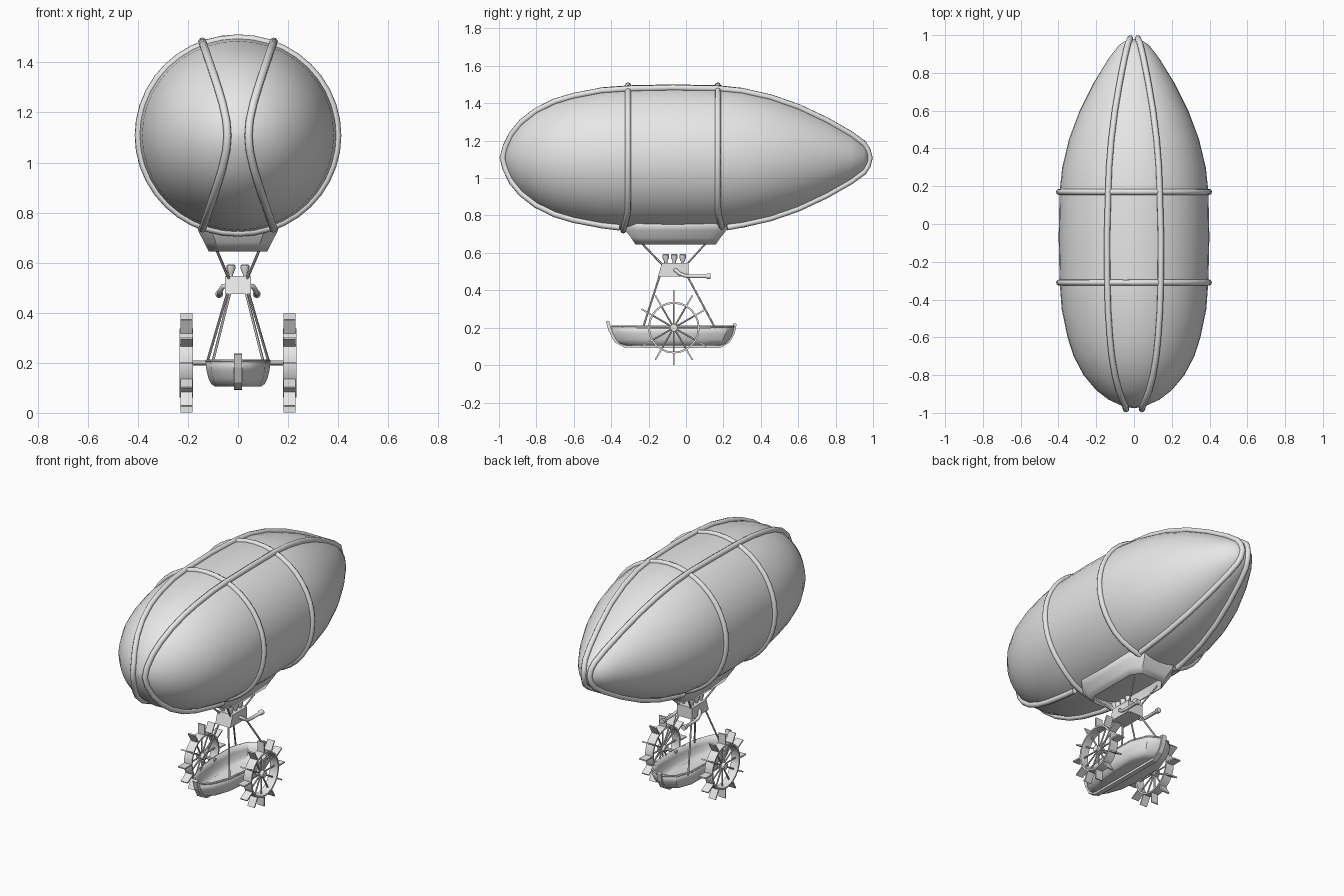
import bpy, bmesh, math
from mathutils import Vector, Matrix

old = bpy.data.objects.get("Cube")
if old:
    bpy.data.objects.remove(old, do_unlink=True)

GREY = bpy.data.materials.new("plain_grey")
GREY.use_nodes = True
GREY.diffuse_color = (0.8, 0.8, 0.8, 1)
GREY.node_tree.nodes["Principled BSDF"].inputs["Base Color"].default_value = (0.8, 0.8, 0.8, 1)

ZC = 1.108      # height of the balloon axis
MID = -0.065    # y of the wheel axle and skirt centre
SQUASH = 0.985  # balloon height against its width


def finish(name, bm, smooth=None, mirror=False, solid=0):
    """Turn a bmesh in world coordinates into a finished object."""
    bmesh.ops.recalc_face_normals(bm, faces=bm.faces)
    mesh = bpy.data.meshes.new(name)
    bm.to_mesh(mesh)
    bm.free()
    mesh.materials.append(GREY)
    ob = bpy.data.objects.new(name, mesh)
    bpy.context.collection.objects.link(ob)
    if smooth:
        bpy.ops.object.select_all(action='DESELECT')
        ob.select_set(True)
        bpy.context.view_layer.objects.active = ob
        bpy.ops.object.shade_smooth_by_angle(angle=math.radians(smooth))
    if solid:
        mod = ob.modifiers.new("thickness", 'SOLIDIFY')
        mod.thickness = solid
    if mirror:
        ob.modifiers.new("both_sides", 'MIRROR')
    return ob


def loft(bm, loops, cap_start=False, cap_end=False, closed=True):
    rows = [[bm.verts.new(p) for p in loop] for loop in loops]
    n = len(rows[0])
    for a, b in zip(rows, rows[1:]):
        for i in range(n if closed else n - 1):
            j = (i + 1) % n
            bm.faces.new((a[i], a[j], b[j], b[i]))
    if cap_start:
        bm.faces.new(rows[0])
    if cap_end:
        bm.faces.new(rows[-1])


def tube(bm, pts, radii, sides=8, closed=False):
    """Sweep a circle along a path; radii may be one number or one per point."""
    pts = [Vector(p) for p in pts]
    n = len(pts)
    if not isinstance(radii, (list, tuple)):
        radii = [radii] * n
    loops, normal = [], None
    for i, p in enumerate(pts):
        before = pts[i - 1] if closed or i else p
        after = pts[(i + 1) % n] if closed or i < n - 1 else p
        t = (after - before).normalized()
        if normal is None:
            normal = t.orthogonal()
        normal = (normal - t * normal.dot(t)).normalized()
        side = t.cross(normal)
        loops.append([p + radii[i] * (normal * math.cos(a) + side * math.sin(a))
                      for a in (math.tau * k / sides for k in range(sides))])
    if closed:
        loops.append(loops[0])
    loft(bm, loops, not closed, not closed)
    bmesh.ops.remove_doubles(bm, verts=bm.verts, dist=1e-5)


# Balloon envelope: lathe of (y, radius) along the y axis
profile = [(-0.975, 0.004), (-0.965, 0.058), (-0.93, 0.135), (-0.88, 0.2), (-0.8, 0.267),
           (-0.7, 0.32), (-0.6, 0.352), (-0.45, 0.383), (-0.3, 0.394), (-0.07, 0.399),
           (0.17, 0.394), (0.3, 0.38), (0.45, 0.344), (0.6, 0.288), (0.75, 0.212),
           (0.88, 0.132), (0.95, 0.077), (0.972, 0.04), (0.98, 0.004)]
bm = bmesh.new()
loft(bm, [[(r * math.sin(a), y, ZC + SQUASH * r * math.cos(a))
           for a in (math.tau * k / 40 for k in range(40))] for y, r in profile], True, True)
finish("balloon_envelope", bm, 60)

# Lengthwise ropes: under the nose, over the top and back under the tail
tilt = math.radians(20)


def rope_point(y, r, up):
    x = math.hypot(r * math.sin(tilt), 0.042 if y < 0 else 0.02)
    return (x, y, ZC + up * SQUASH * (r + 0.006) * math.cos(tilt))


body = profile[1:-1]
path = [rope_point(-0.355, 0.396, -1)]
path += [rope_point(y, r, -1) for y, r in reversed(body) if y < -0.4]
path.append((0.042, -0.981, ZC))
path += [rope_point(y, r, 1) for y, r in body]
path.append((0.02, 0.983, ZC))
path += [rope_point(y, r, -1) for y, r in reversed(body) if y > 0.25]
path.append(rope_point(0.22, 0.396, -1))
bm = bmesh.new()
tube(bm, path, 0.0165)
finish("lengthwise_ropes", bm, 50, mirror=True)

# Hoop ropes, bulging away from the skirt at the bottom
for name, y0, push in (("front_hoop_rope", -0.31, -0.025), ("rear_hoop_rope", 0.17, 0.025)):
    bm = bmesh.new()
    hoop = []
    for k in range(40):
        a = math.tau * k / 40
        shift = push * max(0, -math.cos(a) - 0.75) * 4
        hoop.append((0.397 * math.sin(a), y0 + shift, ZC + 0.388 * math.cos(a)))
    tube(bm, hoop, 0.016, closed=True)
    finish(name, bm, 50)


# Open skirt under the envelope
def octagon(hx, hy, z):
    cx, cy = hx * 0.66, hy * 0.74
    return [(x, y + MID + 0.01, z) for x, y in
            ((cx, -hy), (hx, -cy), (hx, cy), (cx, hy), (-cx, hy), (-hx, cy), (-hx, -cy), (-cx, -hy))]


bm = bmesh.new()
loft(bm, [octagon(0.17, 0.285, 0.765), octagon(0.156, 0.27, 0.72), octagon(0.134, 0.238, 0.68),
          octagon(0.117, 0.215, 0.645)])
finish("envelope_skirt", bm, 40, solid=0.008)

# Engine box with a sloped front
bm = bmesh.new()
loft(bm, [[(x, -0.15, 0.475), (x, 0.013, 0.475), (x, 0.013, 0.547), (x, -0.128, 0.547)]
          for x in (-0.052, 0.052)], True, True)
finish("engine_box", bm)

# Funnels on the engine
bm = bmesh.new()
for y in (-0.108, -0.063, -0.018):
    tube(bm, [(0.028, y, z) for z in (0.54, 0.555, 0.572, 0.588, 0.593)],
         [0.008, 0.009, 0.017, 0.018, 0.014], 10)
finish("engine_funnels", bm, 40, mirror=True)

# Exhaust pipes
bm = bmesh.new()
tube(bm, [(0.045, -0.06, 0.508), (0.06, -0.052, 0.505), (0.07, -0.035, 0.49), (0.074, -0.01, 0.479),
          (0.075, 0.02, 0.475), (0.075, 0.107, 0.475), (0.075, 0.114, 0.475), (0.075, 0.132, 0.475)],
     [0.01] * 6 + [0.016, 0.016], 10)
finish("exhaust_pipes", bm, 40, mirror=True)

# Suspension rods from skirt to engine and from engine to boat
rods = [((0.085, -0.235, 0.65), (0.036, -0.125, 0.535)), ((0.085, 0.105, 0.65), (0.036, 0.0, 0.535)),
        ((0.032, -0.14, 0.48), (0.102, -0.23, 0.2)), ((0.042, 0.005, 0.48), (0.124, 0.155, 0.2))]
bm = bmesh.new()
for start, end in rods:
    tube(bm, [start, end], 0.0055, 6)
finish("suspension_rods", bm, 40, mirror=True)

# Boat hull: plan outline scaled down towards the bottom
half = [(0.018, -0.4), (0.07, -0.345), (0.11, -0.24), (0.13, -0.065),
        (0.125, 0.12), (0.085, 0.22), (0.018, 0.258)]
plan = half + [(-x, y) for x, y in reversed(half)]
levels = [(0.21, 1, 1), (0.17, 0.97, 0.975), (0.135, 0.9, 0.92), (0.115, 0.82, 0.86), (0.105, 0.7, 0.77)]
bm = bmesh.new()
loft(bm, [[(x * sx, MID + (y - MID) * sy, z) for x, y in plan] for z, sx, sy in levels], cap_end=True)
finish("boat_hull", bm, 30, solid=0.01)

# Gunwale around the hull edge
bm = bmesh.new()
tube(bm, [(x * 0.97, y * 0.985, 0.207) for x, y in plan], 0.006, 6, closed=True)
finish("gunwale", bm, 40)

# Keel strip curling up into prow and stern posts
keel = [(-0.42, 0.235), (-0.405, 0.185), (-0.375, 0.128), (-0.325, 0.102), (0.18, 0.1),
        (0.228, 0.128), (0.253, 0.175), (0.262, 0.222)]
bm = bmesh.new()
loft(bm, [[(-0.015, y, z), (0.015, y, z)] for y, z in keel], closed=False)
finish("keel_strip", bm, solid=0.018).modifiers["thickness"].offset = 0

# Paddle wheels
WX, WZ = 0.206, 0.2
bm = bmesh.new()
loft(bm, [[(WX + dx, MID + r * math.cos(a), WZ + r * math.sin(a))
           for a in (math.tau * k / 24 for k in range(24))]
          for dx, r in ((-0.027, 0.128), (-0.027, 0.138), (0.027, 0.138), (0.027, 0.128), (-0.027, 0.128))])
bmesh.ops.remove_doubles(bm, verts=bm.verts, dist=1e-5)
finish("wheel_rims", bm, 30, mirror=True)

blades, spokes = bmesh.new(), bmesh.new()
for k in range(12):
    a = math.tau * k / 12
    turn = Matrix.Translation((WX, MID, WZ)) @ Matrix.Rotation(a, 4, 'X')
    bmesh.ops.create_cube(blades, size=1, matrix=turn @ Matrix.Translation((0, 0, 0.166))
                          @ Matrix.Diagonal((0.048, 0.008, 0.066, 1)))
    tube(spokes, [turn @ Vector((0, 0, 0.01)), turn @ Vector((0, 0, 0.135))], 0.005, 6)
finish("wheel_paddles", blades, mirror=True)
finish("wheel_spokes", spokes, 40, mirror=True)

# Hubs and axles
bm = bmesh.new()
tube(bm, [(WX - 0.025, MID, WZ), (WX + 0.025, MID, WZ)], 0.02, 12)
tube(bm, [(0.11, MID, WZ), (WX, MID, WZ)], 0.01, 8)
finish("hubs_and_axles", bm, 40, mirror=True)
